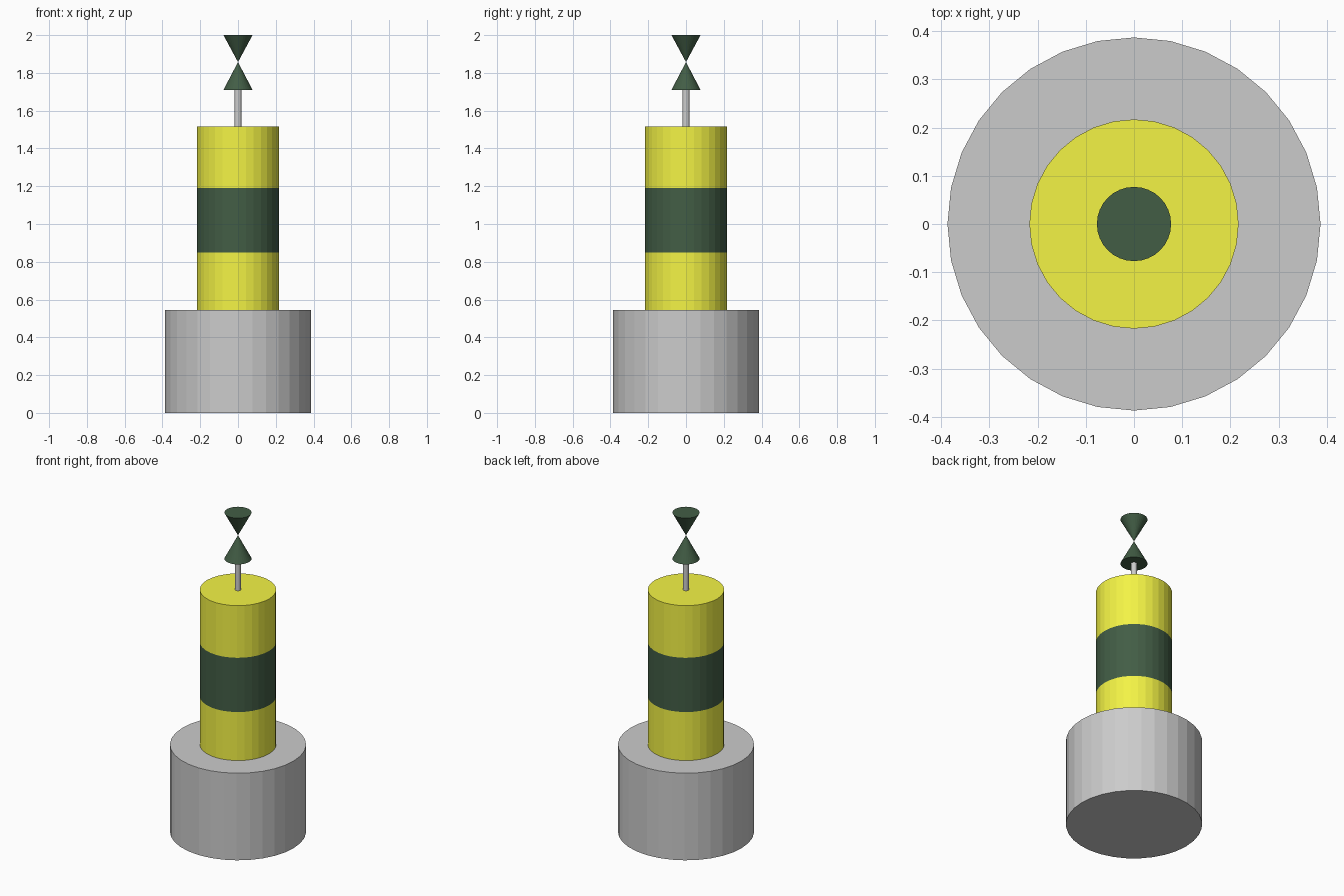
import bpy
import math

if "Cube" in bpy.data.objects:
    bpy.data.objects.remove(bpy.data.objects["Cube"])


def material(name, rgb):
    m = bpy.data.materials.new(name)
    m.diffuse_color = (*rgb, 1.0)
    m.use_nodes = True
    m.node_tree.nodes["Principled BSDF"].inputs["Base Color"].default_value = m.diffuse_color
    return m


yellow = material("yellow_paint", (0.9, 0.9, 0.06))
black = material("black_paint", (0.055, 0.11, 0.06))


def tapered(name, z0, z1, r0, r1, mat=None, sides=32):
    """Flat-shaded round part from z0 to z1; a zero radius makes a point."""
    bpy.ops.mesh.primitive_cone_add(
        vertices=sides, radius1=r0, radius2=r1, depth=z1 - z0,
        location=(0, 0, (z0 + z1) / 2))
    obj = bpy.context.object
    obj.name = name
    if mat:
        obj.data.materials.append(mat)
    return obj


# Grey float at the waterline
tapered("float_base", 0.0, 0.546, 0.387, 0.387)

# Banded tower: yellow, black, yellow
levels = [0.546, 0.85, 1.19, 1.517]
bands = [("lower_band", yellow), ("middle_band", black), ("upper_band", yellow)]
for (name, mat), z0, z1 in zip(bands, levels, levels[1:]):
    tapered(name, z0, z1, 0.217, 0.217, mat)

# Thin mast, ending just inside the lower cone
tapered("mast", 1.517, 1.72, 0.018, 0.018)

# Topmark: two cones meeting point to point
tapered("lower_topmark_cone", 1.71, 1.857, 0.077, 0.0, black)
tapered("upper_topmark_cone", 1.857, 2.0, 0.0, 0.077, black)
